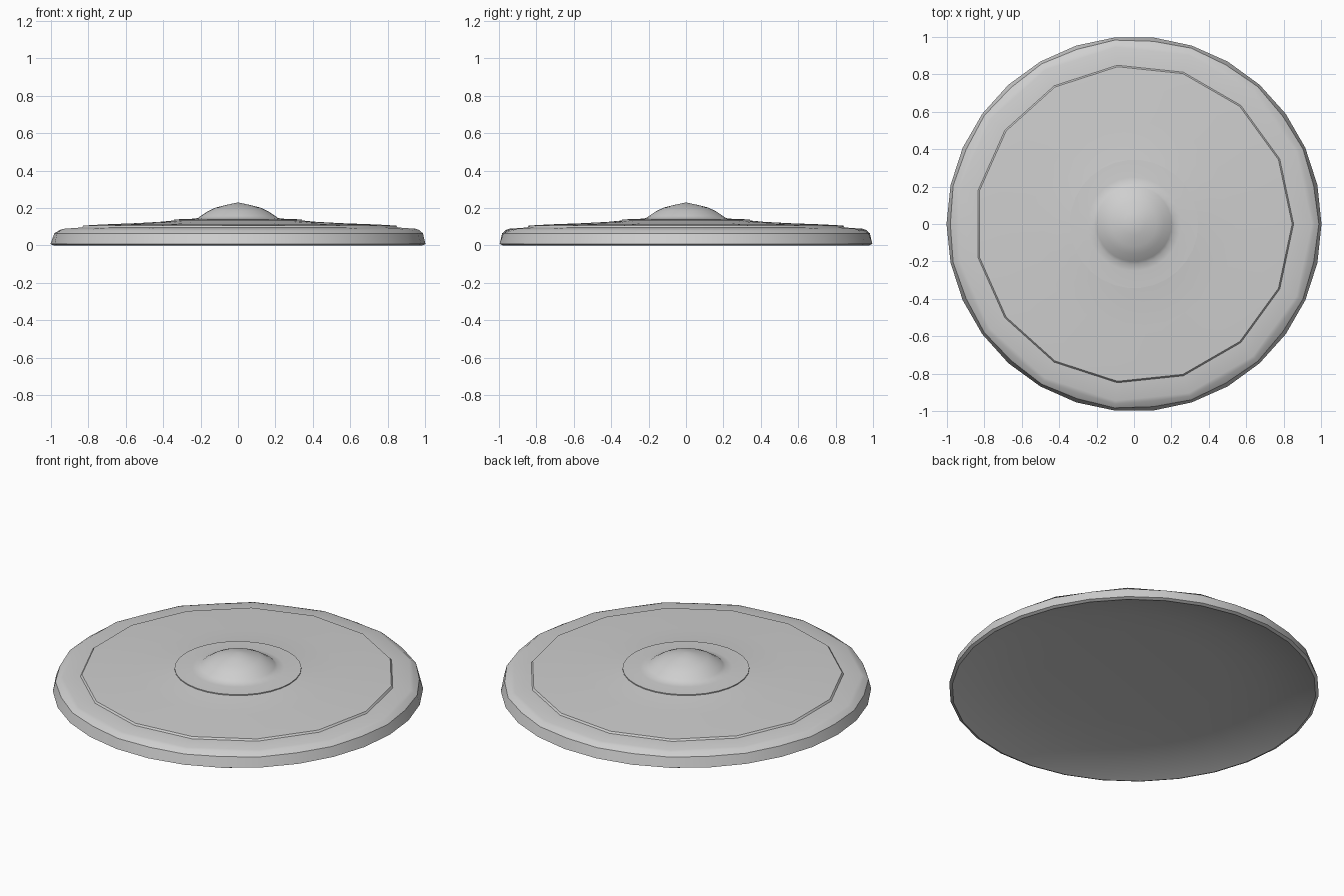
import bpy, bmesh, math

SIDES = 15

old = bpy.data.objects.get("Cube")
if old:
    bpy.data.objects.remove(old, do_unlink=True)

metal = bpy.data.materials.new("light grey metal")
metal.use_nodes = True
grey = (0.62, 0.62, 0.62, 1)
metal.diffuse_color = grey
metal.node_tree.nodes["Principled BSDF"].inputs["Base Color"].default_value = grey


def lathe(name, profile, steps):
    """Turn (radius, height, flatness) points; flatness 1 gives straight sides between the main corners."""
    bm = bmesh.new()
    rings = []
    for radius, z, flat in profile:
        if radius == 0:
            rings.append([bm.verts.new((0, 0, z))] * steps)
            continue
        ring = []
        for i in range(steps):
            a = math.tau * i / steps
            off = a % (math.tau / SIDES) - math.pi / SIDES
            straight = math.cos(math.pi / SIDES) / math.cos(off)
            r = radius * (1 + flat * (straight - 1))
            ring.append(bm.verts.new((r * math.cos(a), r * math.sin(a), z)))
        rings.append(ring)
    for low, high in zip(rings, rings[1:]):
        for i in range(steps):
            j = (i + 1) % steps
            corners = dict.fromkeys((low[i], low[j], high[j], high[i]))
            bm.faces.new(list(corners))
    bmesh.ops.recalc_face_normals(bm, faces=bm.faces)
    mesh = bpy.data.meshes.new(name)
    bm.to_mesh(mesh)
    bm.free()
    mesh.materials.append(metal)
    obj = bpy.data.objects.new(name, mesh)
    bpy.context.collection.objects.link(obj)
    bpy.ops.object.select_all(action="DESELECT")
    obj.select_set(True)
    bpy.context.view_layer.objects.active = obj
    bpy.ops.object.shade_smooth_by_angle(angle=math.radians(35))
    return obj


# Rim, stepped top and hollow underside
lathe("disc_body", [
    (0, 0.093, 0), (0.5, 0.085, 0), (0.7, 0.07, 0), (0.85, 0.042, 0), (0.975, 0.004, 0),
    (0.985, 0, 0), (1.002, 0.008, 0), (0.988, 0.065, 0.3), (0.967, 0.083, 0.8),
    (0.95, 0.089, 1), (0.853, 0.096, 1), (0.845, 0.106, 1),
    (0.74, 0.112, 1), (0.55, 0.119, 0.5), (0.42, 0.126, 0), (0.335, 0.134, 0),
], 2 * SIDES)

# Raised centre plate with a softly pointed dome
lathe("centre_dome", [
    (0.343, 0.125, 0), (0.343, 0.139, 0), (0.25, 0.142, 0), (0.215, 0.146, 0),
    (0.2, 0.157, 0), (0.16, 0.183, 0), (0.12, 0.202, 0), (0.06, 0.217, 0), (0, 0.23, 0),
], 2 * SIDES)
